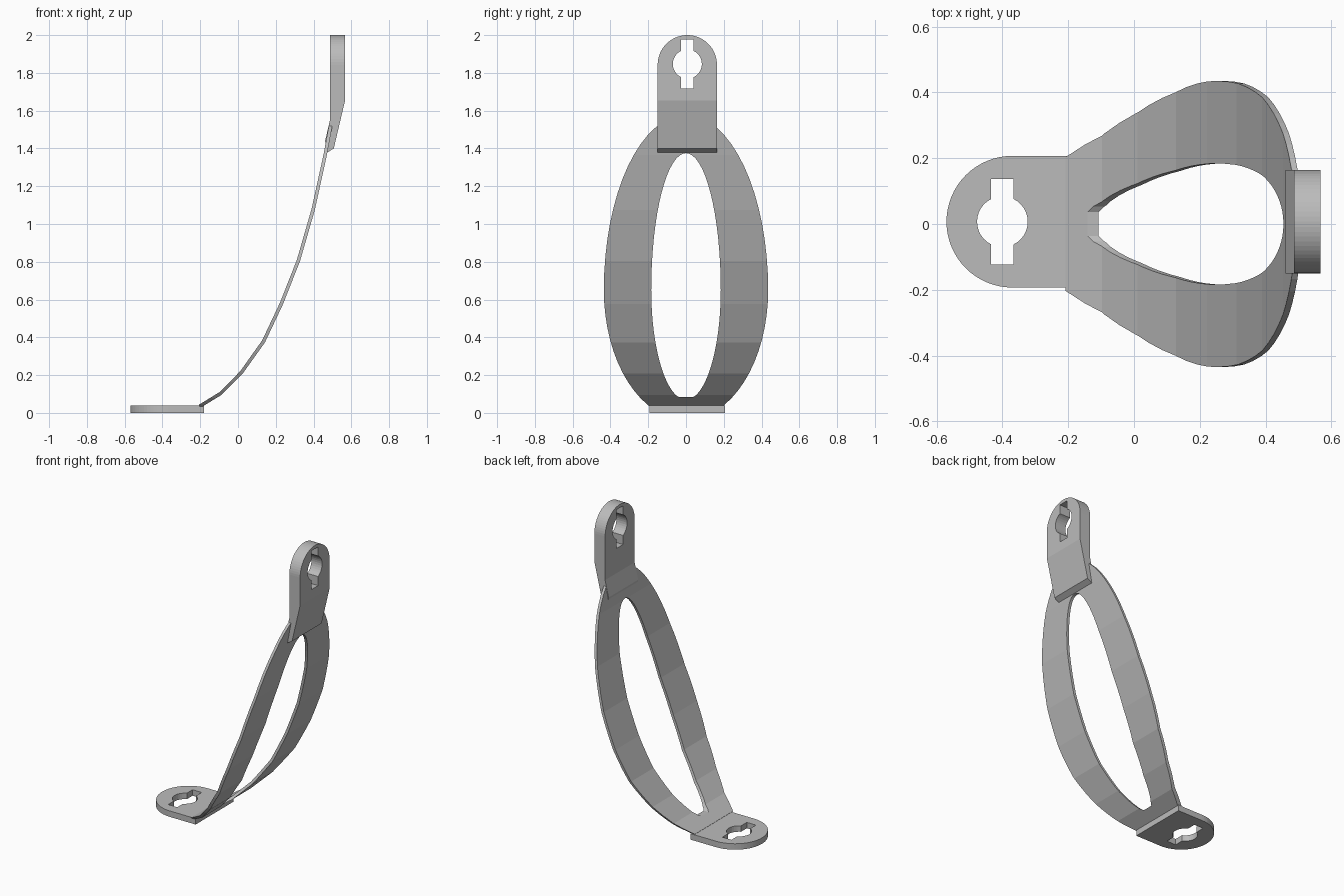
import bpy
import bmesh
from math import sin, cos, pi, asin
from mathutils import Vector

if "Cube" in bpy.data.objects:
    bpy.data.objects.remove(bpy.data.objects["Cube"])

grey = bpy.data.materials.new("plain_grey")
grey.use_nodes = True
grey.diffuse_color = (0.5, 0.5, 0.5, 1)
grey.node_tree.nodes["Principled BSDF"].inputs["Base Color"].default_value = (0.5, 0.5, 0.5, 1)

TAB_Y = 0.007


def prism(name, outline, axis, lo, hi):
    """Extrude a 2D outline along one axis from lo to hi."""
    def place(p, d):
        co = list(p)
        co.insert("xyz".index(axis), d)
        return co
    bm = bmesh.new()
    face = bm.faces.new([bm.verts.new(place(p, lo)) for p in outline])
    new = bmesh.ops.extrude_face_region(bm, geom=[face])["geom"]
    shift = Vector(place((0, 0), hi - lo))
    bmesh.ops.translate(bm, vec=shift, verts=[v for v in new if isinstance(v, bmesh.types.BMVert)])
    bmesh.ops.recalc_face_normals(bm, faces=bm.faces)
    mesh = bpy.data.meshes.new(name)
    bm.to_mesh(mesh)
    bm.free()
    mesh.materials.append(grey)
    obj = bpy.data.objects.new(name, mesh)
    bpy.context.collection.objects.link(obj)
    return obj


def carve(obj, cutter, operation):
    """Apply a boolean and discard the cutter."""
    mod = obj.modifiers.new("carve", 'BOOLEAN')
    mod.operation = operation
    mod.solver = 'EXACT'
    mod.object = cutter
    bpy.context.view_layer.objects.active = obj
    bpy.ops.object.modifier_apply(modifier=mod.name)
    bpy.data.objects.remove(cutter)


def arc(u, v, ru, rv, start, end, n):
    steps = [start + (end - start) * i / n for i in range(n + 1)]
    return [(u + ru * cos(a), v + rv * sin(a)) for a in steps]


def keyhole(u, v, radius=0.077, half_slot=0.034, half_length=0.13):
    """Round hole with a slot running through it along v."""
    a = pi / 2 - asin(half_slot / radius)
    right = arc(u, v, radius, radius, -a, a, 12)
    left = arc(u, v, radius, radius, pi - a, pi + a, 12)
    top = [(u + half_slot, v + half_length), (u - half_slot, v + half_length)]
    bottom = [(u - half_slot, v - half_length), (u + half_slot, v - half_length)]
    return right + top + left + bottom


def egg(half_width, centre, below, above):
    """Egg outline from an upper and a lower half ellipse."""
    upper = arc(0, centre, half_width, above, 0, pi, 32)
    lower = arc(0, centre, half_width, below, pi, 2 * pi, 32)
    return upper + lower[1:-1]


# Curved band: a bent strip trimmed to an egg outline, with an egg opening
path = [Vector(p) for p in ((-0.203, 0.035), (-0.092, 0.103), (0.018, 0.214),
                            (0.135, 0.378), (0.23, 0.579), (0.32, 0.807),
                            (0.398, 1.077), (0.462, 1.368), (0.492, 1.53))]
sides = ([], [])
for i, p in enumerate(path):
    t = (path[min(i + 1, len(path) - 1)] - path[max(i - 1, 0)]).normalized()
    normal = Vector((t.y, -t.x)) * 0.009
    sides[0].append(p + normal)
    sides[1].append(p - normal)
band = prism("curved_band", sides[0] + sides[1][::-1], "y", -0.6, 0.6)
carve(band, prism("band_outline", egg(0.435, 0.65, 0.687, 0.927), "x", -1, 1), 'INTERSECT')
opening = [(y, max(z, 0.083)) for y, z in egg(0.184, 0.65, 0.581, 0.725)]
opening = [p for i, p in enumerate(opening)
           if p[1] > 0.083 or opening[i - 1][1] > 0.083 or opening[(i + 1) % len(opening)][1] > 0.083]
carve(band, prism("band_opening", opening, "x", -1, 1), 'DIFFERENCE')

# Lower tab: flat plate with a rounded end
r = 0.2
outline = arc(-0.37, TAB_Y, r, r, pi / 2, 3 * pi / 2, 32)
outline += [(-0.18, TAB_Y - r), (-0.18, TAB_Y + r)]
lower_tab = prism("lower_tab", outline, "z", 0, 0.04)
carve(lower_tab, prism("lower_keyhole", keyhole(-0.4, TAB_Y), "z", -0.1, 0.1), 'DIFFERENCE')

# Upper tab: upright plate with a tapered foot and a rounded top
foot = [(0.487, 2.1), (0.487, 1.55), (0.461, 1.44), (0.472, 1.378),
        (0.507, 1.4), (0.567, 1.655), (0.567, 2.1)]
upper_tab = prism("upper_tab", foot, "y", -0.3, 0.3)
r = 0.157
outline = arc(TAB_Y, 2 - r, r, r, 0, pi, 32) + [(TAB_Y - r, 1.3), (TAB_Y + r, 1.3)]
carve(upper_tab, prism("upper_outline", outline, "x", 0, 1), 'INTERSECT')
carve(upper_tab, prism("upper_keyhole", keyhole(TAB_Y, 1.847), "x", 0, 1), 'DIFFERENCE')
